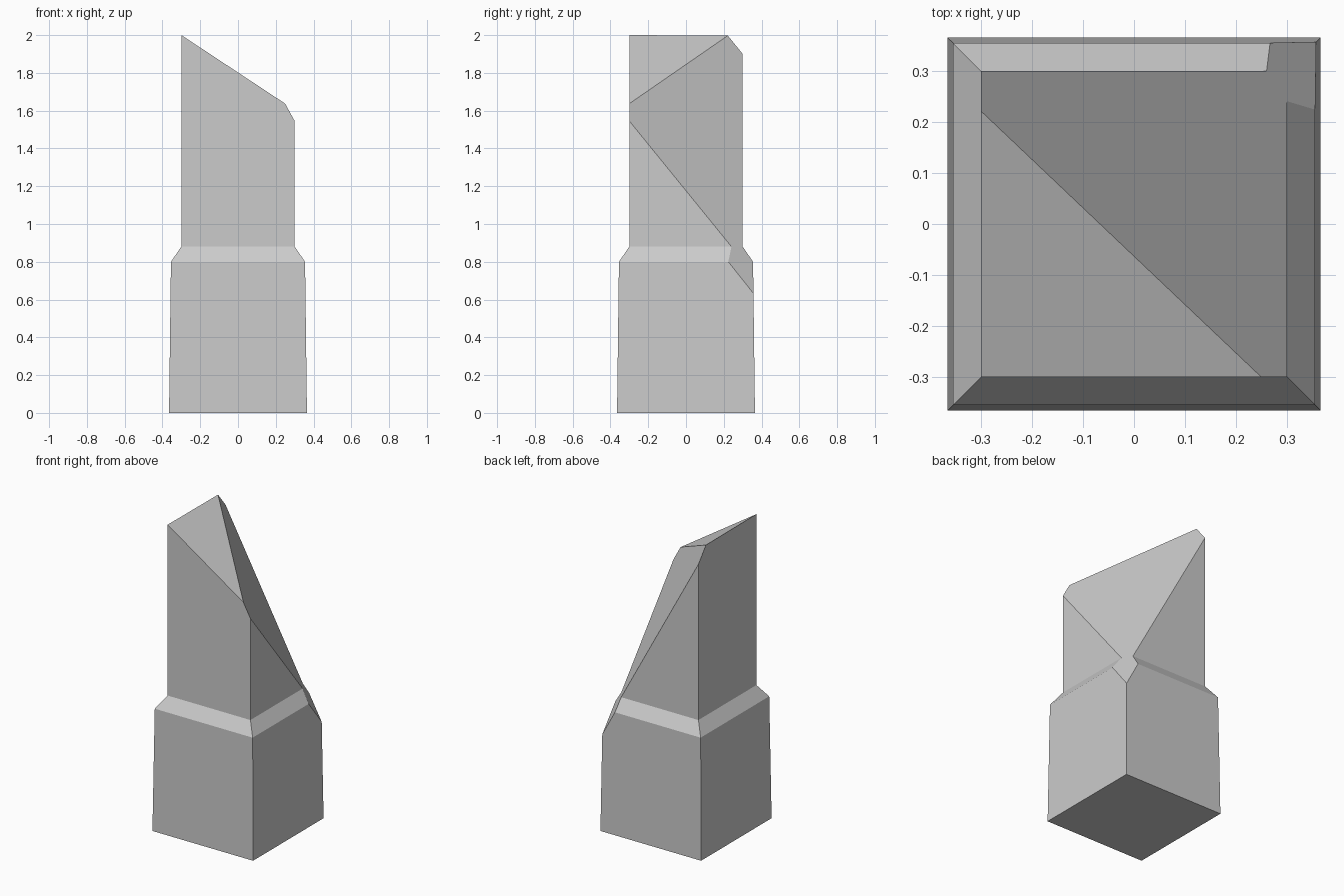
import bpy
import bmesh
from mathutils import Vector

cube = bpy.data.objects.get("Cube")
if cube:
    bpy.data.objects.remove(cube, do_unlink=True)

# Single plain grey
grey = bpy.data.materials.new("plain grey")
grey.use_nodes = True
colour = (0.6, 0.6, 0.6, 1)
grey.diffuse_color = colour
grey.node_tree.nodes["Principled BSDF"].inputs["Base Color"].default_value = colour

bm = bmesh.new()


def square_ring(half, z):
    corners = ((-1, -1), (1, -1), (1, 1), (-1, 1))
    return [bm.verts.new((half * x, half * y, z)) for x, y in corners]


def slice_off(point, normal):
    """Remove everything beyond a plane and cap the opening."""
    cut = bmesh.ops.bisect_plane(
        bm, geom=bm.verts[:] + bm.edges[:] + bm.faces[:], dist=1e-5,
        plane_co=Vector(point), plane_no=Vector(normal).normalized(),
        clear_outer=True)
    rim = [e for e in cut["geom_cut"]
           if isinstance(e, bmesh.types.BMEdge) and e.is_boundary]
    bmesh.ops.contextual_create(bm, geom=rim)


# Tapered base, sloping shoulder and square column: (half width, height)
profile = [(0.365, 0), (0.355, 0.80), (0.30, 0.88), (0.30, 2.2)]
rings = [square_ring(half, z) for half, z in profile]
for low, high in zip(rings, rings[1:]):
    for i in range(4):
        j = (i + 1) % 4
        bm.faces.new((low[i], low[j], high[j], high[i]))
bm.faces.new(rings[0][::-1])
bm.faces.new(rings[-1])

# Sloping top, then the long diagonal cut down to the base
slice_off((-0.3, -0.3, 2), (0.66, 0.005, 1))
slice_off((0, 0, 1.723), (1.823, 1.231, 1))

bmesh.ops.recalc_face_normals(bm, faces=bm.faces[:])
mesh = bpy.data.meshes.new("cut_pillar")
bm.to_mesh(mesh)
bm.free()
mesh.materials.append(grey)
pillar = bpy.data.objects.new("cut_pillar", mesh)
bpy.context.collection.objects.link(pillar)
